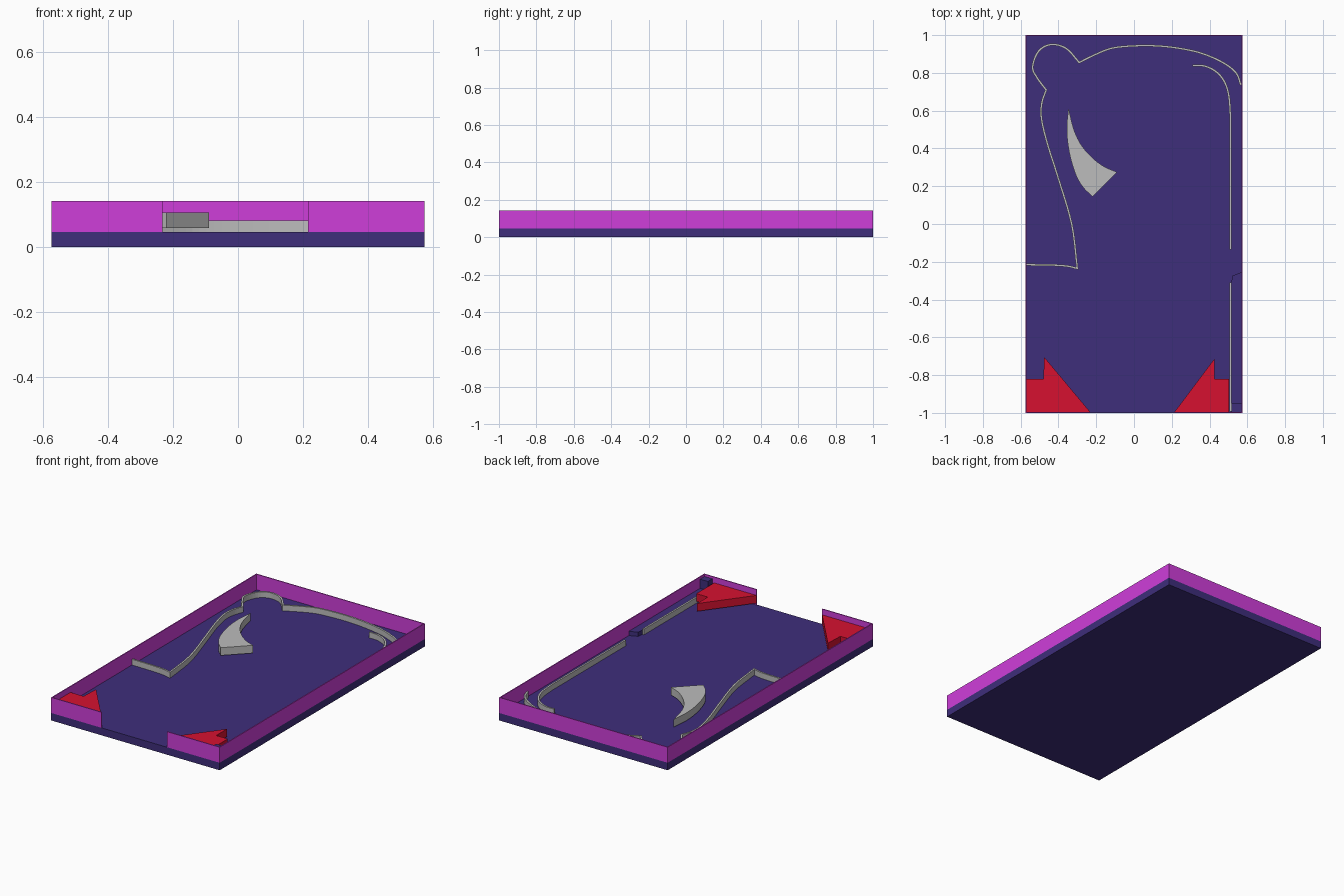
import bpy, bmesh
from mathutils import Vector

if "Cube" in bpy.data.objects:
    bpy.data.objects.remove(bpy.data.objects["Cube"])


def material(name, r, g, b):
    m = bpy.data.materials.new(name)
    lin = [((c / 255 + 0.055) / 1.055) ** 2.4 for c in (r, g, b)]
    m.diffuse_color = (*lin, 1)
    m.use_nodes = True
    m.node_tree.nodes["Principled BSDF"].inputs["Base Color"].default_value = m.diffuse_color
    return m


INDIGO = material("indigo", 62, 46, 123)
MAGENTA = material("magenta", 207, 62, 218)
RED = material("red", 214, 17, 48)
GREY = material("grey", 188, 188, 188)
FLOOR, TOP = 0.046, 0.142


def prism(name, outline, z0, z1, mat):
    """Extrude a flat outline from z0 to z1."""
    bm = bmesh.new()
    face = bm.faces.new([bm.verts.new((x, y, z0)) for x, y in outline])
    ext = bmesh.ops.extrude_face_region(bm, geom=[face])
    moved = [v for v in ext["geom"] if isinstance(v, bmesh.types.BMVert)]
    bmesh.ops.translate(bm, verts=moved, vec=(0, 0, z1 - z0))
    bmesh.ops.recalc_face_normals(bm, faces=bm.faces)
    me = bpy.data.meshes.new(name)
    bm.to_mesh(me)
    bm.free()
    me.materials.append(mat)
    ob = bpy.data.objects.new(name, me)
    bpy.context.collection.objects.link(ob)
    return ob


def box(name, x0, x1, y0, y1, z0, z1, mat):
    return prism(name, [(x0, y0), (x1, y0), (x1, y1), (x0, y1)], z0, z1, mat)


def smooth_path(points, steps=5):
    """Catmull-Rom curve through the points."""
    p = [Vector(q) for q in points]
    p = [2 * p[0] - p[1]] + p + [2 * p[-1] - p[-2]]
    out = []
    for a, b, c, d in zip(p, p[1:], p[2:], p[3:]):
        for i in range(steps):
            t = i / steps
            out.append(0.5 * (2 * b + (c - a) * t + (2 * a - 5 * b + 4 * c - d) * t * t
                              + (3 * b - a - 3 * c + d) * t ** 3))
    return out + [p[-2]]


def rail(name, path, z1=0.081, width=0.011):
    """Thin upright strip following a path."""
    left, right = [], []
    for i, p in enumerate(path):
        t0 = (p - path[max(i - 1, 0)]).normalized()
        t1 = (path[min(i + 1, len(path) - 1)] - p).normalized()
        t = (t0 + t1).normalized()
        n = Vector((-t.y, t.x))
        miter = max(0.6, t.dot(t1 if t1.length else t0))
        left.append(p + n * width / 2 / miter)
        right.append(p - n * width / 2 / miter)
    return prism(name, left + right[::-1], FLOOR, z1, GREY)


# Table floor and thin border walls, open at the front centre
box("table_base", -0.575, 0.575, -1, 1, 0, FLOOR, INDIGO)
W = 0.006
for side, x in (("left", -0.575), ("right", 0.575 - W)):
    box(side + "_wall", x, x + W, -1, 1, FLOOR, TOP, MAGENTA)
box("back_wall", -0.575 + W, 0.575 - W, 1 - W, 1, FLOOR, TOP, MAGENTA)
box("front_wall_left", -0.575 + W, -0.233, -1, -1 + W, FLOOR, TOP, MAGENTA)
box("front_wall_right", 0.215, 0.575 - W, -1, -1 + W, FLOOR, TOP, MAGENTA)

# Long guide rail: smooth sections meeting at sharp corners
sections = [
    [(-0.57, -0.215), (-0.38, -0.22), (-0.30, -0.235)],
    [(-0.30, -0.235), (-0.33, 0), (-0.40, 0.24), (-0.46, 0.43), (-0.49, 0.56),
     (-0.488, 0.64), (-0.465, 0.71)],
    [(-0.465, 0.71), (-0.51, 0.77), (-0.537, 0.83), (-0.505, 0.915), (-0.44, 0.95),
     (-0.36, 0.93), (-0.29, 0.855)],
    [(-0.29, 0.855), (-0.22, 0.89), (-0.12, 0.93), (0, 0.943), (0.12, 0.943),
     (0.24, 0.93), (0.36, 0.903), (0.47, 0.855), (0.54, 0.80), (0.566, 0.735)],
]
path = []
for s in sections:
    path += smooth_path(s)[:-1]
path.append(Vector(sections[-1][-1]))
rail("guide_rail", path)

# Launch lane rails
lane = smooth_path([(0.31, 0.84), (0.37, 0.837), (0.43, 0.81), (0.475, 0.76),
                    (0.50, 0.69), (0.509, 0.60), (0.51, 0.55)])
rail("upper_lane_rail", lane + [Vector((0.51, -0.135))])
rail("lower_lane_rail", [Vector((0.51, -0.31)), Vector((0.51, -0.993))])

# Launch lane bed and end block
prism("lane_bed", [(0.516, -0.95), (0.569, -0.95), (0.569, -0.255), (0.52, -0.275),
                   (0.516, -0.31)], FLOOR, 0.072, INDIGO)
box("lane_end_block", 0.516, 0.569, -0.994, -0.95, FLOOR, 0.128, INDIGO)

# Curved wedge bumper
outer = smooth_path([(-0.347, 0.615), (-0.356, 0.5), (-0.343, 0.38), (-0.31, 0.265),
                     (-0.27, 0.195), (-0.22, 0.145)])
inner = smooth_path([(-0.09, 0.275), (-0.16, 0.305), (-0.225, 0.355), (-0.28, 0.42),
                     (-0.318, 0.50), (-0.347, 0.615)])
prism("wedge_bumper", outer + inner[:-1], 0.058, 0.106, GREY)

# Red corner bumpers beside the opening
prism("left_corner_bumper", [(-0.569, -0.994), (-0.233, -0.994), (-0.475, -0.705),
                             (-0.48, -0.82), (-0.569, -0.82)], 0.058, 0.106, RED)
prism("right_corner_bumper", [(0.215, -0.994), (0.504, -0.994), (0.504, -0.82),
                              (0.425, -0.82), (0.425, -0.715)], 0.058, 0.106, RED)
